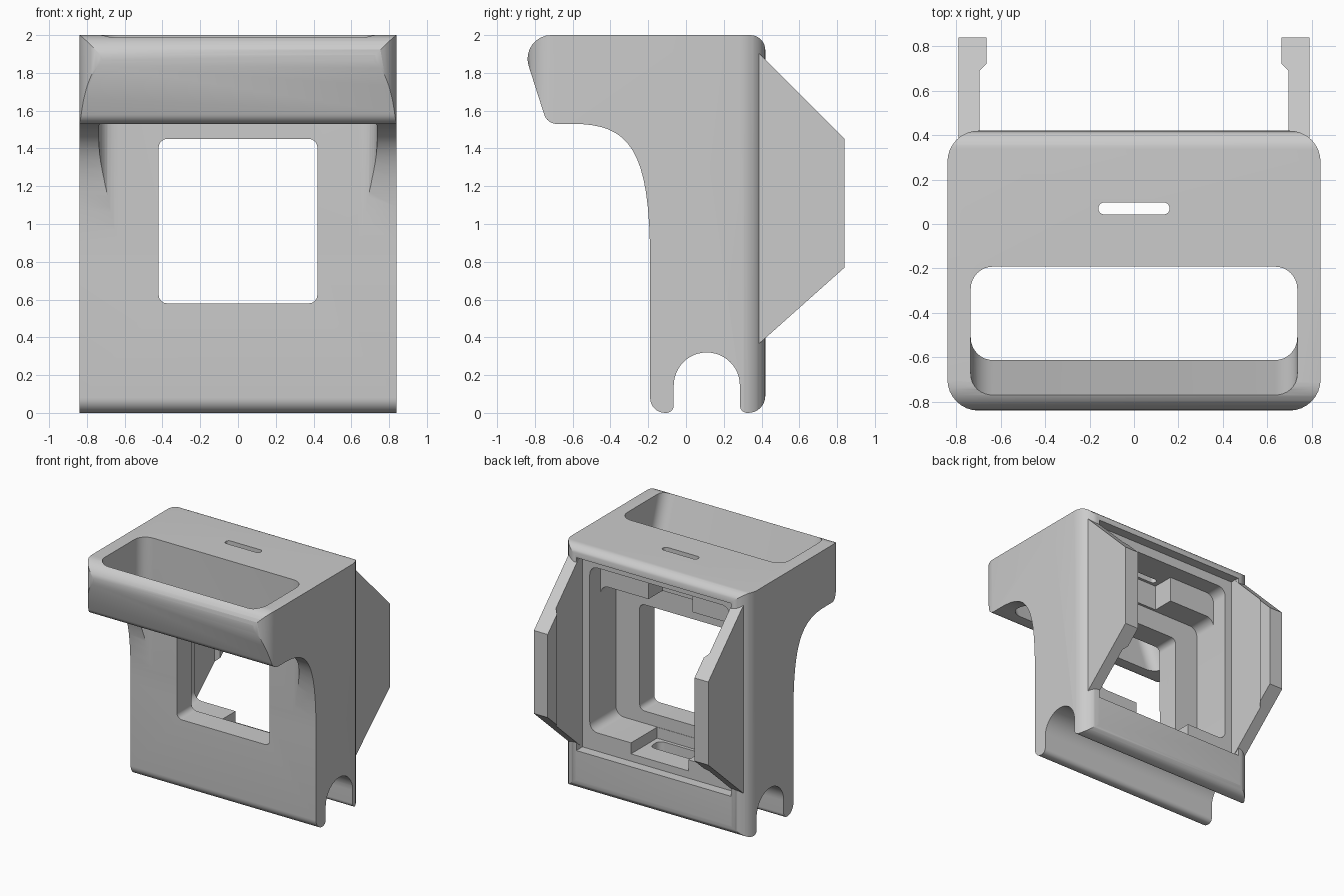
import bpy, bmesh, math
from mathutils import Vector

cube = bpy.data.objects.get("Cube")
if cube:
    bpy.data.objects.remove(cube, do_unlink=True)

grey = bpy.data.materials.new("plain grey")
grey.use_nodes = True
COLOUR = (0.6, 0.6, 0.6, 1)
grey.diffuse_color = COLOUR
grey.node_tree.nodes["Principled BSDF"].inputs["Base Color"].default_value = COLOUR


def fillet(corners, steps=8):
    """Outline from (u, v, radius) corners, each rounded by a circular arc."""
    out = []
    for i, (u, v, r) in enumerate(corners):
        p = Vector((u, v))
        if r == 0:
            out.append(p)
            continue
        a = (Vector(corners[i - 1][:2]) - p).normalized()
        b = (Vector(corners[(i + 1) % len(corners)][:2]) - p).normalized()
        half = a.angle(b) / 2
        centre = p + (a + b).normalized() * (r / math.sin(half))
        start = p + a * (r / math.tan(half)) - centre
        end = p + b * (r / math.tan(half)) - centre
        turn = start.angle_signed(end)
        for k in range(steps + 1):
            t = -turn * k / steps
            c, s = math.cos(t), math.sin(t)
            out.append(centre + Vector((start.x * c - start.y * s, start.x * s + start.y * c)))
    return out


def rect(u0, u1, v0, v1, r=0):
    return fillet([(u0, v0, r), (u1, v0, r), (u1, v1, r), (u0, v1, r)])


def loft(name, first, last, lo, hi, axis):
    """Solid between two matching outlines placed at lo and hi on an axis."""
    place = {"x": lambda p, d: (d, p.x, p.y),
             "y": lambda p, d: (p.x, d, p.y),
             "z": lambda p, d: (p.x, p.y, d)}[axis]
    bm = bmesh.new()
    a = [bm.verts.new(place(p, lo)) for p in first]
    b = [bm.verts.new(place(p, hi)) for p in last]
    bm.faces.new(a)
    bm.faces.new(b)
    for i in range(len(a)):
        bm.faces.new((a[i - 1], a[i], b[i], b[i - 1]))
    bmesh.ops.recalc_face_normals(bm, faces=bm.faces)
    mesh = bpy.data.meshes.new(name)
    bm.to_mesh(mesh)
    bm.free()
    mesh.materials.append(grey)
    obj = bpy.data.objects.new(name, mesh)
    bpy.context.collection.objects.link(obj)
    return obj


def prism(name, outline, lo, hi, axis):
    return loft(name, outline, outline, lo, hi, axis)


def combine(obj, tool, operation):
    mod = obj.modifiers.new(operation, "BOOLEAN")
    mod.operation, mod.solver, mod.object = operation, "EXACT", tool
    bpy.context.view_layer.objects.active = obj
    bpy.ops.object.modifier_apply(modifier=mod.name)
    bpy.data.objects.remove(tool, do_unlink=True)


def finish(obj):
    bpy.ops.object.select_all(action="DESELECT")
    obj.select_set(True)
    bpy.context.view_layer.objects.active = obj
    bpy.ops.object.shade_smooth_by_angle(angle=math.radians(30))


# Body: side profile with a curved overhang, cut to a rounded plan
front = fillet([(0.42, 1, 0), (0.42, 2, 0.08), (-0.885, 2, 0.125),
                (-0.735, 1.53, 0.07), (-0.6, 1.53, 0)])
ctrl = [Vector(p) for p in ((-0.6, 1.53), (-0.3, 1.53), (-0.19, 1.4), (-0.19, 0.8))]
under = []
for k in range(1, 17):
    t = k / 16
    under.append(sum((c * w * t ** i * (1 - t) ** (3 - i)
                      for i, (c, w) in enumerate(zip(ctrl, (1, 3, 3, 1)))), Vector((0, 0))))
arch = [Vector((0.11 - 0.175 * math.cos(math.pi * k / 24), 0.145 + 0.175 * math.sin(math.pi * k / 24)))
        for k in range(25)]
feet = fillet([(-0.19, 0.3, 0), (-0.19, 0, 0.08), (-0.065, 0, 0.04), (-0.065, 0.145, 0)])[1:-1]
heel = fillet([(0.285, 0.145, 0), (0.285, 0, 0.04), (0.42, 0, 0.09), (0.42, 0.4, 0)])[1:-1]
body = prism("body", front + under + feet + arch + heel, -0.84, 0.84, "x")
combine(body, prism("plan", rect(-0.84, 0.84, -0.84, 0.42, 0.14), -1, 3, "z"), "INTERSECT")

# Open tray in the overhang, with a sloping front wall
slope = 0.16 / 0.47
tray = loft("tray", rect(-0.735, 0.735, -0.77 + slope * 1.1, -0.192, 0.1),
            rect(-0.735, 0.735, -0.775 - slope * 0.1, -0.192, 0.1), 0.9, 2.1, "z")

# Front window, stepped rear cavity, notches and cable slots
cutters = [
    tray,
    prism("window", rect(-0.42, 0.42, 0.58, 1.45, 0.045), -0.5, 0.3, "y"),
    prism("shallow_recess", rect(-0.7, 0.7, 0.33, 1.91), 0.34, 0.6, "y"),
    prism("upper_cavity", rect(-0.634, 0.634, 0.48, 1.83, 0.07), 0.2, 0.5, "y"),
    prism("main_cavity", rect(-0.634, 0.634, 0.48, 1.62, 0.07), 0, 0.3, "y"),
    prism("top_notch", rect(-0.2, 0.2, 1.3, 1.83), 0.02, 0.3, "y"),
    prism("floor_notch", rect(-0.26, 0.26, 0.39, 0.7), 0.003, 0.5, "y"),
    prism("top_slot", rect(-0.16, 0.16, 0.043, 0.097, 0.026), 1.7, 2.2, "z"),
    prism("floor_slot", rect(-0.22, 0.22, 0.03, 0.16, 0.05), 0.2, 0.6, "z"),
]
for cutter in cutters:
    combine(body, cutter, "DIFFERENCE")
finish(body)

# Rear wings with an inward lip
for side, name in ((1, "left_wing"), (-1, "right_wing")):
    plan = [(0.79, 0.35), (0.79, 0.84), (0.665, 0.84), (0.665, 0.72), (0.695, 0.69), (0.695, 0.35)]
    wing = prism(name, [Vector((side * x, y)) for x, y in plan], 0, 2, "z")
    trim = [(0.2, 1.9), (0.38, 1.91), (0.84, 1.45), (0.84, 0.77), (0.38, 0.36), (0.2, 0.36)]
    combine(wing, prism("trim", [Vector(p) for p in trim], -1, 1, "x"), "INTERSECT")
    finish(wing)
